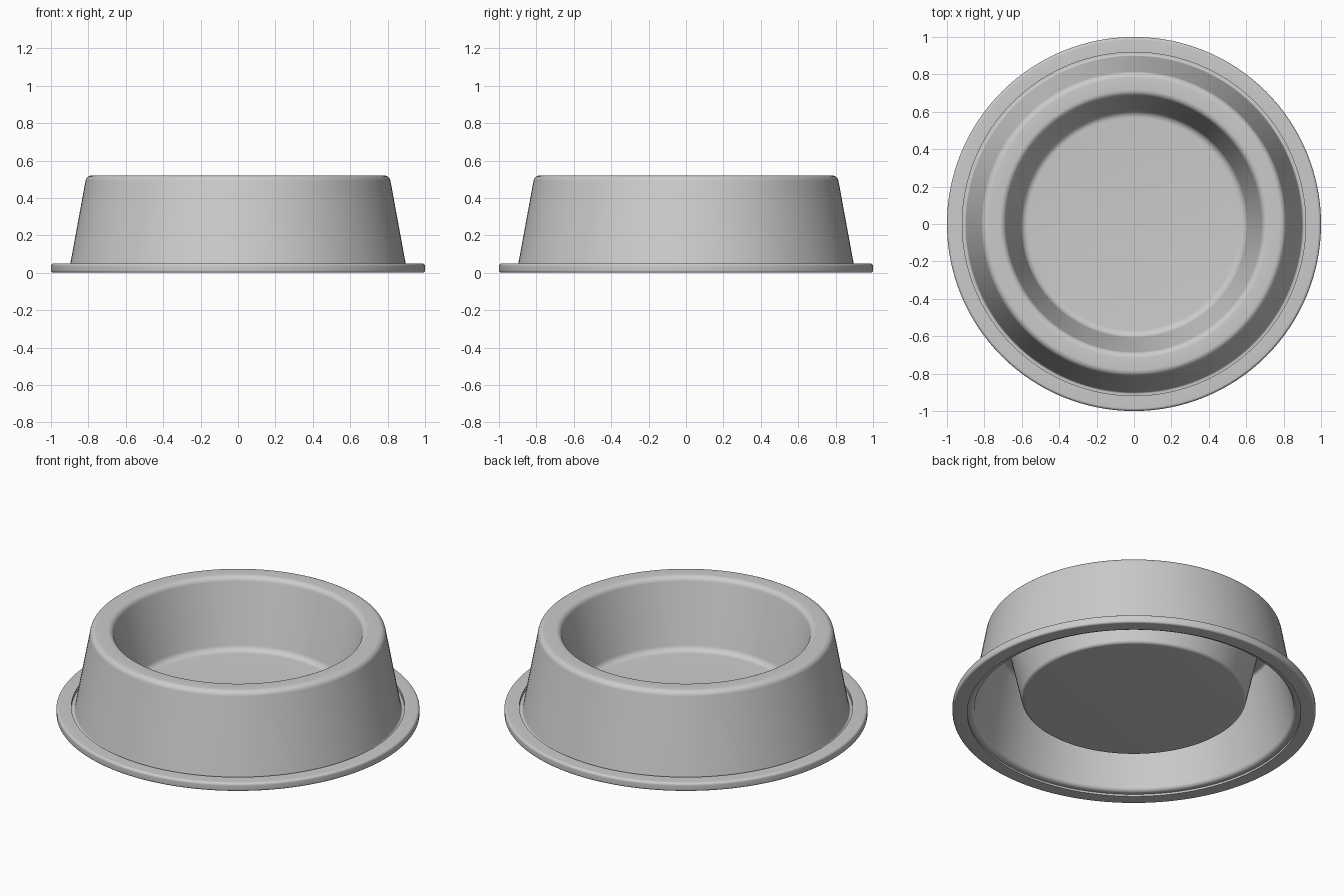
import bpy
import bmesh
import math
from mathutils import Vector

STEPS = 128

if "Cube" in bpy.data.objects:
    bpy.data.objects.remove(bpy.data.objects["Cube"], do_unlink=True)

grey = bpy.data.materials.new("brushed_grey")
grey.use_nodes = True
grey.diffuse_color = (0.6, 0.6, 0.6, 1)
grey.node_tree.nodes["Principled BSDF"].inputs["Base Color"].default_value = (0.6, 0.6, 0.6, 1)


def rounded(corners, closed, segments=7):
    """Turn (radius, height, fillet) corners into a filleted outline."""
    pts = [Vector((r, z)) for r, z, f in corners]
    out = []
    for i, (r, z, fillet) in enumerate(corners):
        at_end = not closed and i in (0, len(corners) - 1)
        if fillet == 0 or at_end:
            out.append(pts[i])
            continue
        p = pts[i]
        a = (pts[i - 1] - p).normalized()
        b = (pts[(i + 1) % len(pts)] - p).normalized()
        half = a.angle(b) / 2
        centre = p + (a + b).normalized() * (fillet / math.sin(half))
        start = p + a * (fillet / math.tan(half)) - centre
        end = p + b * (fillet / math.tan(half)) - centre
        sweep = start.angle(end)
        for k in range(segments + 1):
            t = k / segments
            arc = (start * math.sin((1 - t) * sweep) + end * math.sin(t * sweep)) / math.sin(sweep)
            out.append(centre + arc)
    return out


def lathe(name, corners, closed):
    """Spin an outline about the z axis into a smooth solid."""
    bm = bmesh.new()
    verts = [bm.verts.new((p.x, 0, p.y)) for p in rounded(corners, closed)]
    edges = [bm.edges.new(pair) for pair in zip(verts, verts[1:])]
    if closed:
        edges.append(bm.edges.new((verts[-1], verts[0])))
    bmesh.ops.spin(bm, geom=verts + edges, cent=(0, 0, 0), axis=(0, 0, 1),
                   angle=math.tau, steps=STEPS)
    bmesh.ops.remove_doubles(bm, verts=bm.verts, dist=0.0001)
    bmesh.ops.recalc_face_normals(bm, faces=bm.faces)
    mesh = bpy.data.meshes.new(name)
    bm.to_mesh(mesh)
    bm.free()
    mesh.materials.append(grey)
    obj = bpy.data.objects.new(name, mesh)
    bpy.context.collection.objects.link(obj)
    bpy.ops.object.select_all(action="DESELECT")
    obj.select_set(True)
    bpy.context.view_layer.objects.active = obj
    bpy.ops.object.shade_smooth_by_angle(angle=math.radians(35))
    return obj


# Thin pressed shell: dish floor, dish wall, rim, sloping skirt, flared foot,
# then back along the hollow underside
lathe("bowl_shell", [
    (0, 0.11, 0),
    (0.60, 0.11, 0.04),
    (0.69, 0.52, 0.035),
    (0.81, 0.52, 0.035),
    (0.90, 0.03, 0.012),
    (0.93, 0.03, 0),
    (0.93, 0.012, 0),
    (0.882, 0.012, 0.025),
    (0.793, 0.50, 0.018),
    (0.707, 0.50, 0.018),
    (0.617, 0.09, 0.02),
    (0, 0.09, 0),
], closed=False)

# Flat ring around the foot
lathe("base_ring", [
    (0.918, 0, 0),
    (1.0, 0, 0.012),
    (1.0, 0.05, 0.015),
    (0.918, 0.05, 0),
], closed=True)
